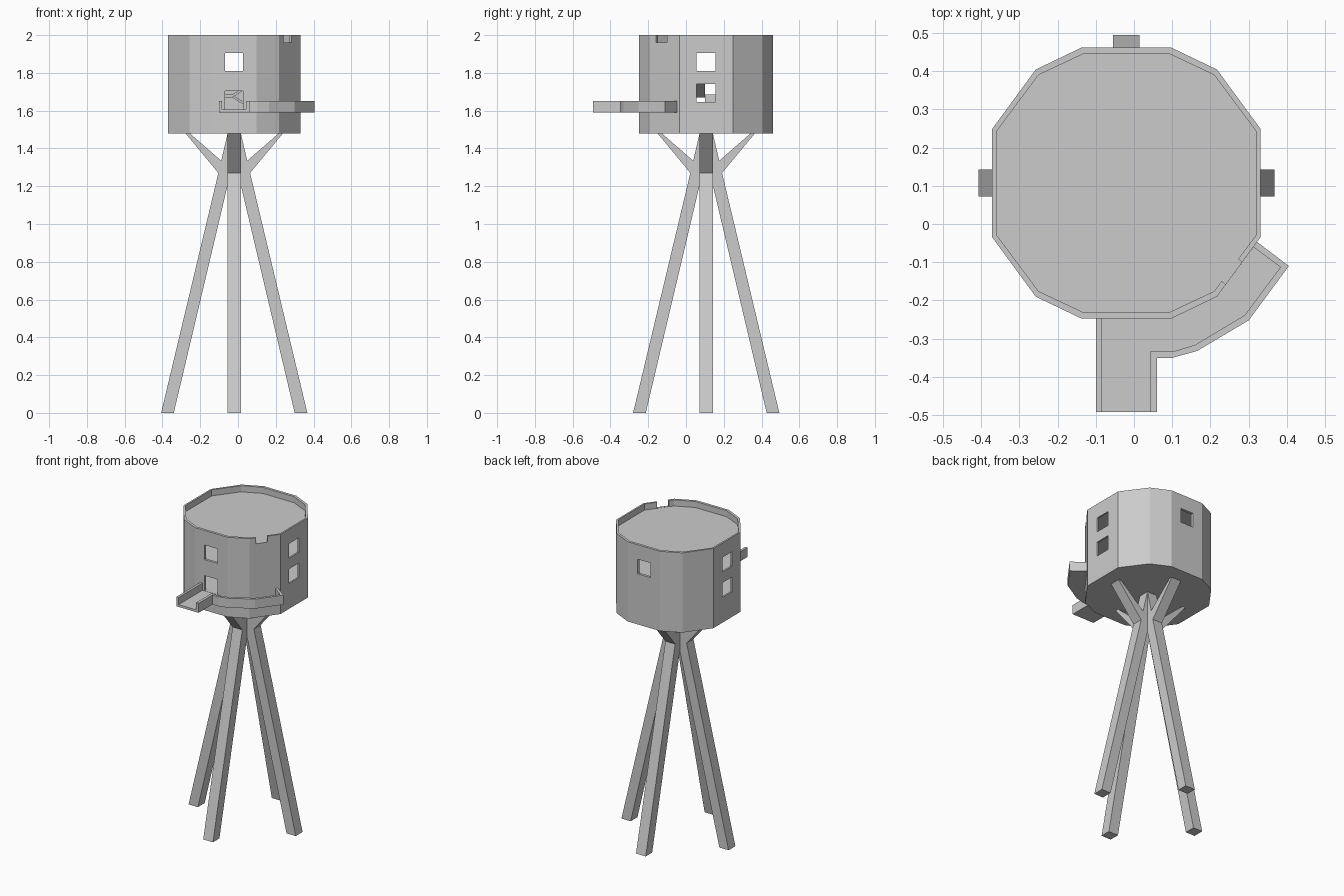
import bpy, bmesh, math
from mathutils import Matrix, Vector

if "Cube" in bpy.data.objects:
    bpy.data.objects.remove(bpy.data.objects["Cube"])

CX, CY = -0.02, 0.107

grey = bpy.data.materials.new("plain grey")
grey.diffuse_color = (0.6, 0.6, 0.6, 1)
grey.use_nodes = True
grey.node_tree.nodes["Principled BSDF"].inputs["Base Color"].default_value = grey.diffuse_color


def prism(name, pts, z0, z1, mat=None):
    """Extrude a 2D outline from z0 to z1, with an optional transform."""
    bm = bmesh.new()
    face = bm.faces.new([bm.verts.new((p[0], p[1], z0)) for p in pts])
    ext = bmesh.ops.extrude_face_region(bm, geom=[face])
    bmesh.ops.translate(bm, vec=(0, 0, z1 - z0),
                        verts=[v for v in ext["geom"] if isinstance(v, bmesh.types.BMVert)])
    if mat is not None:
        bm.transform(mat)
    bmesh.ops.recalc_face_normals(bm, faces=bm.faces[:])
    me = bpy.data.meshes.new(name)
    bm.to_mesh(me)
    bm.free()
    me.materials.append(grey)
    ob = bpy.data.objects.new(name, me)
    bpy.context.collection.objects.link(ob)
    return ob


def box(name, x0, x1, y0, y1, z0, z1):
    return prism(name, [(x0, y0), (x1, y0), (x1, y1), (x0, y1)], z0, z1)


def cut(ob, cutter):
    m = ob.modifiers.new("cut", "BOOLEAN")
    m.operation, m.solver, m.object = "DIFFERENCE", "EXACT", cutter
    dg = bpy.context.evaluated_depsgraph_get()
    me = bpy.data.meshes.new_from_object(ob.evaluated_get(dg))
    ob.modifiers.clear()
    ob.data = me
    bpy.data.objects.remove(cutter)


def outline(inx=0.0, iny=0.0):
    """Twelve-sided drum outline, shrunk by the given insets."""
    quarter = [(0.351, 0.1415), (0.237, 0.297), (0.117, 0.3545)]
    sx, sy = 1 - inx / 0.351, 1 - iny / 0.3545
    right = quarter + [(-x, y) for x, y in reversed(quarter)]
    full = right + [(-x, -y) for x, y in right]
    return [(CX + x * sx, CY + y * sy) for x, y in full]


# drum: hollow two-storey cabin with a low parapet round the roof
drum = prism("cabin_drum", outline(), 1.48, 2.0)
inner = outline(0.011, 0.017)
for z0, z1 in ((1.605, 1.775), (1.80, 1.945), (1.96, 2.1)):
    cut(drum, prism("room_cutter", inner, z0, z1))

# windows, doorway, stair opening
for b in ((-0.068, 0.026, -0.5, 0.7, 1.81, 1.905),    # front and back upper windows
          (-0.6, 0.6, 0.055, 0.155, 1.81, 1.905),     # side upper windows
          (-0.6, 0.6, 0.055, 0.155, 1.645, 1.74),     # side lower windows
          (-0.068, 0.026, -0.4, -0.1, 1.606, 1.705),  # doorway
          (-0.01, 0.15, 0.03, 0.10, 1.76, 1.82)):     # stair opening
    cut(drum, box("opening_cutter", *b))

# notch in the parapet above the end of the walkway
ang = math.atan2(0.157, 0.115)
place = Matrix.Translation((0.262, -0.129, 0)) @ Matrix.Rotation(ang, 4, "Z")
cut(drum, prism("notch_cutter", [(-0.036, -0.06), (0.036, -0.06), (0.036, 0.035), (-0.036, 0.035)],
                1.961, 2.1, place))

# legs: slanted beam with an outward brace at the top, repeated four times
leg = [(0.387, 0), (0.084, 1.27), (0.258, 1.48), (0.235, 1.48), (0.069, 1.335),
       (0.035, 1.48), (-0.03, 1.48), (0.32, 0)]
upright = Matrix.Rotation(math.pi / 2, 4, "X")
for i, side in enumerate(("right", "back", "left", "front")):
    m = Matrix.Translation((CX, CY, 0)) @ Matrix.Rotation(i * math.pi / 2, 4, "Z") @ upright
    prism(side + "_leg", leg, -0.035, 0.035, m)

# walkway floor: front landing and curved path round the corner
outer = [(0.06, -0.492), (0.06, -0.35), (0.10, -0.35), (0.165, -0.332),
         (0.30, -0.252), (0.405, -0.11), (0.322, -0.047)]
rail_in = [(0.042, -0.492), (0.042, -0.334), (0.10, -0.334), (0.16, -0.316),
           (0.29, -0.238), (0.383, -0.113), (0.312, -0.060)]
prism("walkway_floor", [(-0.10, -0.492)] + outer +
      [(0.217, -0.19), (0.098, -0.247), (-0.10, -0.247)], 1.59, 1.605)

# walkway rails
prism("walkway_outer_rail", outer + rail_in[::-1], 1.605, 1.652)
box("landing_left_rail", -0.10, -0.084, -0.492, -0.247, 1.605, 1.652)

# indoor stairs: lower flight, half landing, upper flight
box("stair_landing", -0.10, -0.03, 0.03, 0.165, 1.67, 1.685)
prism("lower_flight", [(-0.03, 1.685), (-0.03, 1.67), (0.07, 1.605), (0.093, 1.605)],
      -0.165, -0.10, upright)
prism("upper_flight", [(-0.03, 1.685), (-0.03, 1.67), (0.15, 1.785), (0.15, 1.80)],
      -0.10, -0.03, upright)
